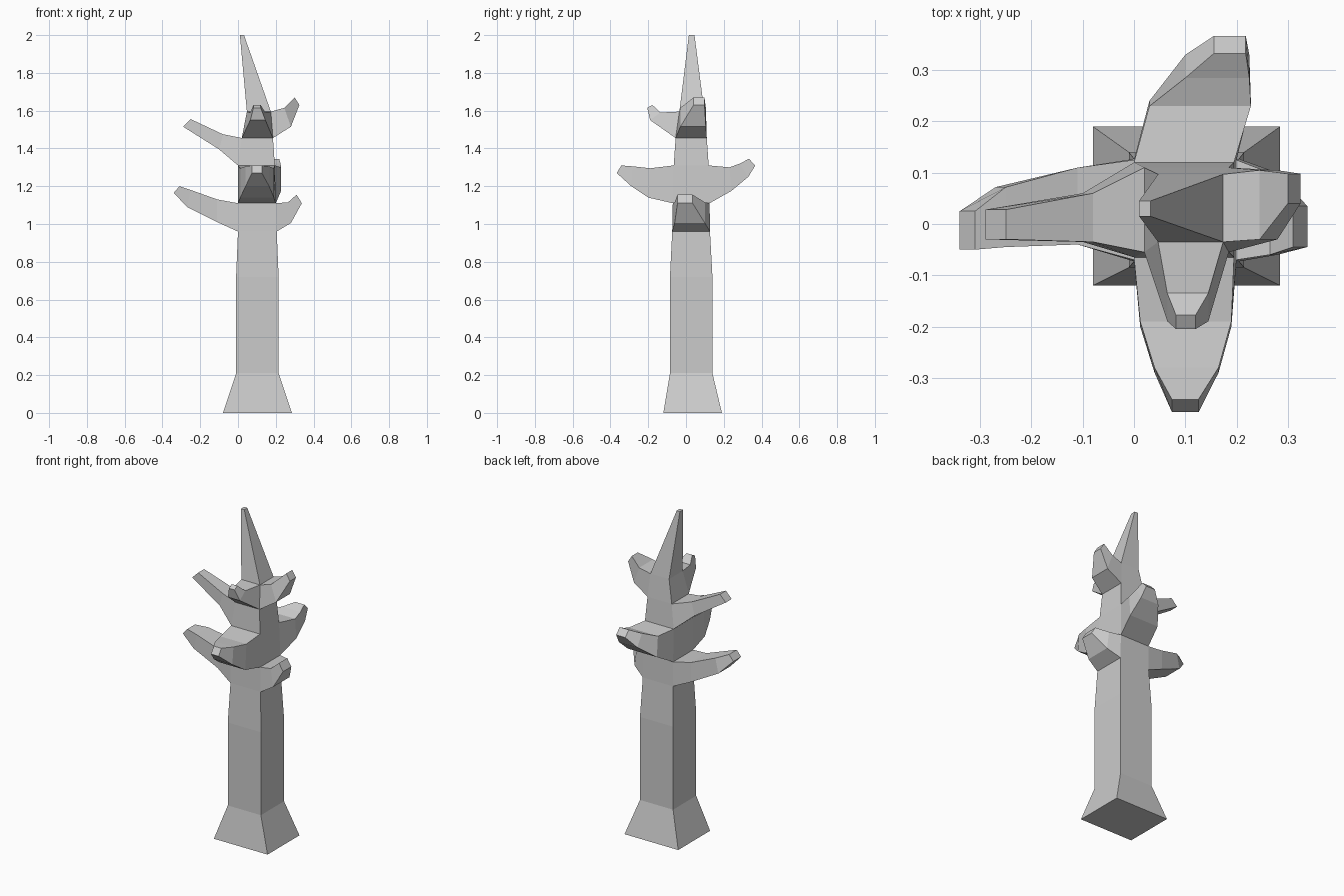
import bpy, bmesh

bm = bmesh.new()

# Square trunk sections: z, x0, x1, y0, y1
SECTIONS = [
    (0.00, -0.08, 0.285, -0.12, 0.19),
    (0.21, -0.01, 0.215, -0.085, 0.14),
    (0.72, -0.01, 0.215, -0.085, 0.14),
    (0.96, 0.00, 0.205, -0.073, 0.127),
    (1.11, 0.00, 0.20, -0.07, 0.125),
    (1.31, 0.00, 0.195, -0.065, 0.12),
    (1.455, 0.02, 0.185, -0.055, 0.11),
    (1.595, 0.047, 0.174, -0.035, 0.097),
    (2.00, 0.01, 0.032, 0.015, 0.045),
]

# Branches grow out of one trunk face: (segment, side) ->
# rings of (out_low, z_low, out_high, z_high, side_min, side_max)
FRONT, RIGHT, BACK, LEFT = range(4)
BRANCHES = {
    (3, LEFT): [(-0.11, 1.01, -0.11, 1.13, -0.04, 0.11),
                (-0.27, 1.09, -0.25, 1.18, -0.045, 0.072),
                (-0.34, 1.165, -0.31, 1.20, -0.05, 0.025)],
    (3, RIGHT): [(0.28, 1.005, 0.265, 1.115, -0.06, 0.10),
                 (0.338, 1.11, 0.31, 1.155, -0.045, 0.035)],
    (4, FRONT): [(-0.20, 1.14, -0.19, 1.295, 0.012, 0.19),
                 (-0.29, 1.20, -0.28, 1.305, 0.04, 0.165),
                 (-0.367, 1.27, -0.342, 1.31, 0.074, 0.126)],
    (4, BACK): [(0.24, 1.175, 0.23, 1.30, 0.03, 0.228),
                (0.33, 1.25, 0.285, 1.32, 0.10, 0.225),
                (0.367, 1.31, 0.333, 1.345, 0.156, 0.218)],
    (5, LEFT): [(-0.10, 1.395, -0.08, 1.475, -0.035, 0.06),
                (-0.29, 1.515, -0.25, 1.555, -0.03, 0.028)],
    (6, RIGHT): [(0.28, 1.515, 0.245, 1.615, -0.03, 0.105),
                 (0.325, 1.63, 0.30, 1.67, 0.04, 0.098)],
    (6, FRONT): [(-0.19, 1.55, -0.135, 1.59, 0.065, 0.145),
                 (-0.205, 1.615, -0.178, 1.63, 0.082, 0.12)],
}


def bridge(a, b):
    for i in range(4):
        j = (i + 1) % 4
        bm.faces.new((a[i], a[j], b[j], b[i]))


def branch_ring(side, lo, zlo, hi, zhi, s0, s1):
    if side in (BACK, LEFT):
        s0, s1 = s1, s0
    pts = [(lo, s0, zlo), (lo, s1, zlo), (hi, s1, zhi), (hi, s0, zhi)]
    if side in (FRONT, BACK):
        pts = [(s, o, z) for o, s, z in pts]
    return [bm.verts.new(p) for p in pts]


# Trunk, with a branch lofted from each marked face
rings = [[bm.verts.new(p) for p in ((x0, y0, z), (x1, y0, z), (x1, y1, z), (x0, y1, z))]
         for z, x0, x1, y0, y1 in SECTIONS]
for k in range(len(rings) - 1):
    for side in range(4):
        n = (side + 1) % 4
        loop = [rings[k][side], rings[k][n], rings[k + 1][n], rings[k + 1][side]]
        for section in BRANCHES.get((k, side), []):
            nxt = branch_ring(side, *section)
            bridge(loop, nxt)
            loop = nxt
        bm.faces.new(loop)
bm.faces.new(rings[0][::-1])
bm.faces.new(rings[-1])
bmesh.ops.recalc_face_normals(bm, faces=bm.faces)

mesh = bpy.data.meshes.new("dead_tree")
bm.to_mesh(mesh)
bm.free()
bpy.context.collection.objects.link(bpy.data.objects.new("dead_tree", mesh))
